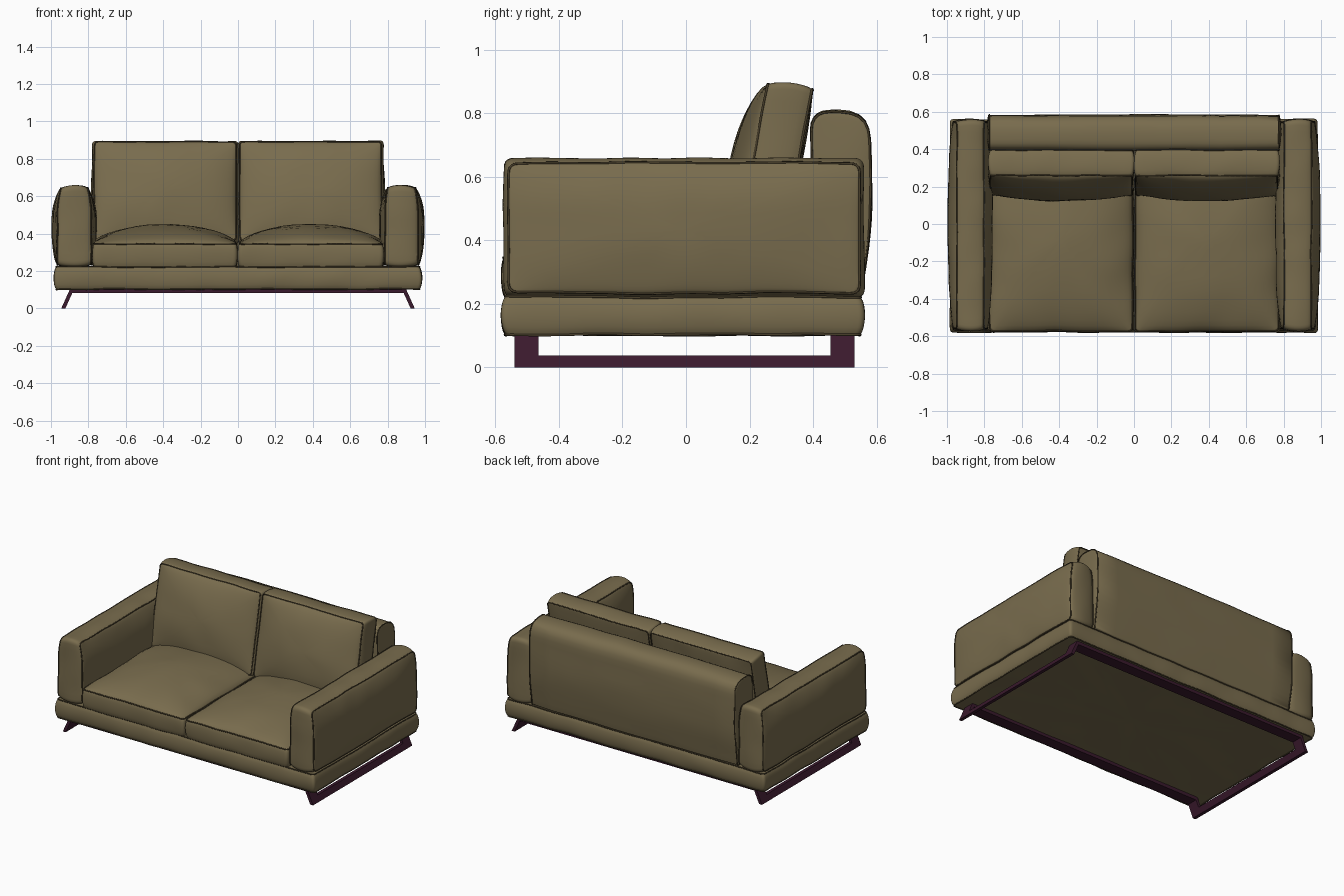
import bpy, bmesh, math
from mathutils import Vector, noise

if "Cube" in bpy.data.objects:
    bpy.data.objects.remove(bpy.data.objects["Cube"])


def material(name, rgb):
    m = bpy.data.materials.new(name)
    m.diffuse_color = (*rgb, 1)
    m.use_nodes = True
    m.node_tree.nodes["Principled BSDF"].inputs["Base Color"].default_value = m.diffuse_color
    return m


FABRIC = material("olive_fabric", (0.19, 0.15, 0.075))
PIPING = material("dark_piping", (0.06, 0.045, 0.022))
METAL = material("plum_metal", (0.042, 0.01, 0.026))


def link(name, data, mat):
    data.materials.append(mat)
    ob = bpy.data.objects.new(name, data)
    bpy.context.collection.objects.link(ob)
    return ob


def mesh_object(name, bm, mat, smooth=True):
    bmesh.ops.recalc_face_normals(bm, faces=bm.faces[:])
    me = bpy.data.meshes.new(name)
    bm.to_mesh(me)
    bm.free()
    ob = link(name, me, mat)
    if smooth:
        bpy.context.view_layer.objects.active = ob
        ob.select_set(True)
        bpy.ops.object.shade_smooth_by_angle(angle=math.radians(50))
        ob.select_set(False)
    return ob


def rounded(corners, step=0.035):
    """Closed outline from (a, b, radius) corners, evenly subdivided."""
    n, pts = len(corners), []
    for i, (a, b, r) in enumerate(corners):
        p = Vector((a, b))
        before = p + (Vector(corners[i - 1][:2]) - p).normalized() * r
        after = p + (Vector(corners[(i + 1) % n][:2]) - p).normalized() * r
        for k in range(6):
            t = k / 5
            pts.append(before * (1 - t) ** 2 + p * 2 * t * (1 - t) + after * t * t)
    out = []
    for i, p in enumerate(pts):
        q = pts[(i + 1) % len(pts)]
        m = max(1, round((q - p).length / step))
        out += [p.lerp(q, k / m) for k in range(m)]
    return out


def rect(a0, a1, b0, b1, r):
    return rounded([(a0, b0, r), (a1, b0, r), (a1, b1, r), (a0, b1, r)])


def pillow(name, outline, d0, d1, place, bulge0, bulge1, belly, seams=(0, 1)):
    """Upholstered slab: outline swept from d0 to d1 with domed panels and piped seams."""
    lo = Vector((min(p.x for p in outline), min(p.y for p in outline)))
    hi = Vector((max(p.x for p in outline), max(p.y for p in outline)))
    mid, half = (lo + hi) / 2, (hi - lo) / 2
    unit = [Vector(((p.x - mid.x) / half.x, (p.y - mid.y) / half.y)) for p in outline]
    bm = bmesh.new()

    def vert(u, d, grow=0.0):
        co = Vector(place(mid.x + u.x * (half.x + grow), mid.y + u.y * (half.y + grow), d))
        return bm.verts.new(co + noise.noise_vector(co * 6) * 0.005)

    def dome(u):
        return (max(0, 1 - u.x ** 2) * max(0, 1 - u.y ** 2)) ** 0.6

    scales = [0.1, 0.25, 0.4, 0.55, 0.68, 0.79, 0.88, 0.94, 0.98]
    rings = [[vert(u * s, d0 - bulge0 * dome(u * s)) for u in unit] for s in scales]
    steps = 10
    sides = [[vert(u, d0 + (d1 - d0) * k / steps,
                   belly * math.sin(math.pi * k / steps) ** 0.6) for u in unit]
             for k in range(steps + 1)]
    rings += sides
    rings += [[vert(u * s, d1 + bulge1 * dome(u * s)) for u in unit] for s in reversed(scales)]
    n = len(unit)
    for r0, r1 in zip(rings, rings[1:]):
        for i in range(n):
            j = (i + 1) % n
            bm.faces.new((r0[i], r0[j], r1[j], r1[i]))
    for ring, d in ((rings[0], d0 - bulge0), (rings[-1], d1 + bulge1)):
        c = vert(Vector((0, 0)), d)
        for i in range(n):
            bm.faces.new((ring[i], ring[(i + 1) % n], c))
    # piping follows the seam rings
    for e in seams:
        cu = bpy.data.curves.new(f"{name}_piping", 'CURVE')
        cu.dimensions = '3D'
        cu.bevel_depth = 0.004
        cu.bevel_resolution = 1
        sp = cu.splines.new('POLY')
        sp.points.add(n - 1)
        for p, v in zip(sp.points, sides[-e]):
            p.co = (*v.co, 1)
        sp.use_cyclic_u = True
        ob = link(f"{name}_piping_{e + 1}", cu, PIPING)
        ob.select_set(True)
        bpy.context.view_layer.objects.active = ob
        bpy.ops.object.convert(target='MESH')
        bpy.ops.object.select_all(action='DESELECT')
    return mesh_object(name, bm, FABRIC)


def prism(name, loop, offset):
    """Flat polygon extruded along an offset."""
    bm = bmesh.new()
    f = bm.faces.new([bm.verts.new(p) for p in loop])
    new = bmesh.ops.extrude_face_region(bm, geom=[f])["geom"]
    bmesh.ops.translate(bm, vec=offset, verts=[g for g in new if isinstance(g, bmesh.types.BMVert)])
    return mesh_object(name, bm, METAL, smooth=False)


# upholstered base
pillow("base", rect(-0.97, 0.97, -0.567, 0.547, 0.02), 0.103, 0.222,
       lambda a, b, d: (a, b, d), 0, 0, 0.014)

# backrest, profile swept across the width
back_profile = rounded([(0.40, 0.23, 0.01), (0.55, 0.23, 0.01), (0.585, 0.48, 0.1),
                        (0.575, 0.805, 0.09), (0.395, 0.805, 0.06)])
pillow("backrest", back_profile, -0.775, 0.775, lambda a, b, d: (d, a, b), 0.012, 0.012, 0.004)

for side, label in ((-1, "left"), (1, "right")):
    # arm: side panels bulge, narrowing toward the top
    def arm_place(y, z, d, s=side):
        narrow = 1 - 0.25 * max(0, (z - 0.5) / 0.16) ** 2
        return (s * (0.875 + (d - 0.875) * narrow), y, z)
    pillow(f"{label}_arm", rect(-0.558, 0.545, 0.235, 0.643, 0.03), 0.785, 0.965,
           arm_place, 0.03, 0.032, 0.016)

    # seat cushion with crowned top
    pillow(f"{label}_seat_cushion", rect(0.008, 0.772, -0.572, 0.40, 0.025), 0.225, 0.345,
           lambda a, b, d, s=side: (s * a, b, d), 0, 0.105, 0.008, seams=(1,))

    # leaning back cushion, fuller at the front
    pillow(f"{label}_back_cushion", rect(0.01, 0.768, 0.36, 0.885, 0.02), 0.262, 0.40,
           lambda a, b, d, s=side: (s * a, d + 0.2 * (b - 0.9), b - 0.12 * (d - 0.3)),
           0.07, 0.012, 0.012)

    # splayed U-shaped side leg
    u_shape = [(-0.54, 0), (0.53, 0), (0.53, 0.105), (0.455, 0.105), (0.455, 0.038),
               (-0.465, 0.038), (-0.465, 0.105), (-0.54, 0.105)]
    prism(f"{label}_leg_frame", [(side * (0.945 - 0.45 * z), y, z) for y, z in u_shape],
          (-side * 0.022, 0, 0))

# long rails under the base
for label, y0 in (("front", -0.54), ("back", 0.455)):
    prism(f"{label}_rail", [(-0.895, y0, 0.082), (0.895, y0, 0.082),
                            (0.895, y0, 0.106), (-0.895, y0, 0.106)], (0, 0.075, 0))
